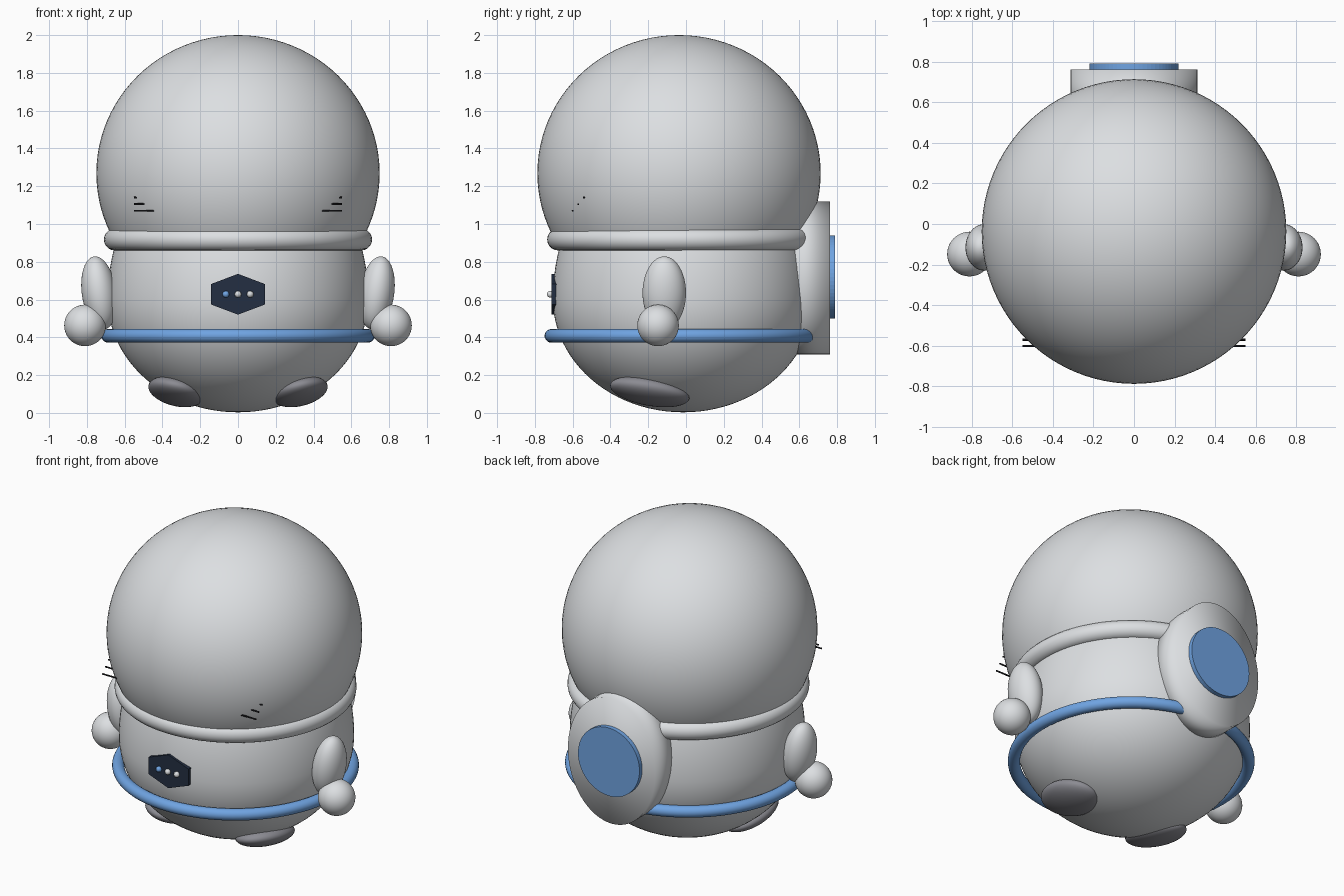
import bpy
import math
from mathutils import Matrix

cube = bpy.data.objects.get("Cube")
if cube:
    bpy.data.objects.remove(cube, do_unlink=True)


def material(name, rgb):
    m = bpy.data.materials.new(name)
    m.use_nodes = True
    color = (*rgb, 1)
    m.diffuse_color = color
    m.node_tree.nodes["Principled BSDF"].inputs["Base Color"].default_value = color
    return m


pale = material("pale grey", (0.72, 0.74, 0.76))
blue = material("soft blue", (0.16, 0.37, 0.76))
dark = material("foot grey", (0.26, 0.26, 0.29))
navy = material("navy", (0.017, 0.028, 0.055))
black = material("black", (0.01, 0.01, 0.012))


def finish(name, mat, smooth=True):
    ob = bpy.context.object
    ob.name = name
    ob.data.materials.append(mat)
    if smooth:
        bpy.ops.object.shade_smooth()
    return ob


def ball(name, mat, loc, size, rot=(0, 0, 0), segments=48):
    bpy.ops.mesh.primitive_uv_sphere_add(segments=segments, ring_count=segments // 2,
                                         location=loc, rotation=rot)
    bpy.context.object.scale = size
    return finish(name, mat)


def ring(name, mat, loc, major, minor):
    bpy.ops.mesh.primitive_torus_add(location=loc, major_radius=major, minor_radius=minor,
                                     major_segments=96, minor_segments=20)
    return finish(name, mat)


def drum(name, mat, x, z, y_front, y_back, rx, rz, sides=64, smooth=True):
    # Cylinder lying along y, with its cross-section in x and z
    bpy.ops.mesh.primitive_cylinder_add(vertices=sides, radius=1, depth=1)
    ob = finish(name, mat, smooth)
    ob.data.transform(Matrix.Rotation(math.pi / 2, 4, "X"))
    ob.scale = (rx, y_back - y_front, rz)
    ob.location = (x, (y_front + y_back) / 2, z)
    return ob


# Round helmet and body; the body's upper half is drawn up into the helmet
ball("helmet", pale, (0, -0.037, 1.268), (0.75, 0.75, 0.732), segments=96)
body = ball("body", pale, (0, -0.015, 0.603), (0.69, 0.69, 0.6), segments=96)
for v in body.data.vertices:
    if v.co.z > 0:
        v.co.z *= 1.45

# Collar and belt
ring("collar", pale, (0, -0.025, 0.918), 0.652, 0.058)
ring("belt", blue, (0, -0.025, 0.408), 0.688, 0.036)

# Backpack with a round blue cap
drum("backpack", pale, 0, 0.715, 0.5, 0.762, 0.312, 0.405)
drum("backpack_cap", blue, 0, 0.72, 0.75, 0.79, 0.22, 0.22, smooth=False)

# Hexagonal chest badge and its three lights
drum("chest_badge", navy, 0, 0.628, -0.712, -0.66, 0.165, 0.108, sides=6, smooth=False)
for i, mat in enumerate((blue, pale, pale)):
    ball(f"badge_light_{i + 1}", mat, (0.064 * (i - 1), -0.718, 0.628),
         (0.018, 0.018, 0.018), segments=20)

# Limbs and whiskers on both sides
for side, s in (("left", 1), ("right", -1)):
    ball(f"{side}_arm", pale, (s * 0.735, -0.115, 0.635), (0.092, 0.115, 0.195),
         (0, s * math.radians(8), 0))
    ball(f"{side}_hand", pale, (s * 0.81, -0.148, 0.463), (0.11, 0.11, 0.11))
    ball(f"{side}_foot", dark, (s * 0.328, -0.192, 0.112), (0.15, 0.213, 0.067),
         (math.radians(-10), s * math.radians(-14), 0))
    for i in range(3):
        bpy.ops.mesh.primitive_cylinder_add(
            vertices=8, radius=0.005, depth=0.15, rotation=(0, math.pi / 2, 0),
            location=(s * 0.475, -0.6 + 0.03 * i, 1.07 + 0.035 * i))
        finish(f"{side}_whisker_{i + 1}", black)
